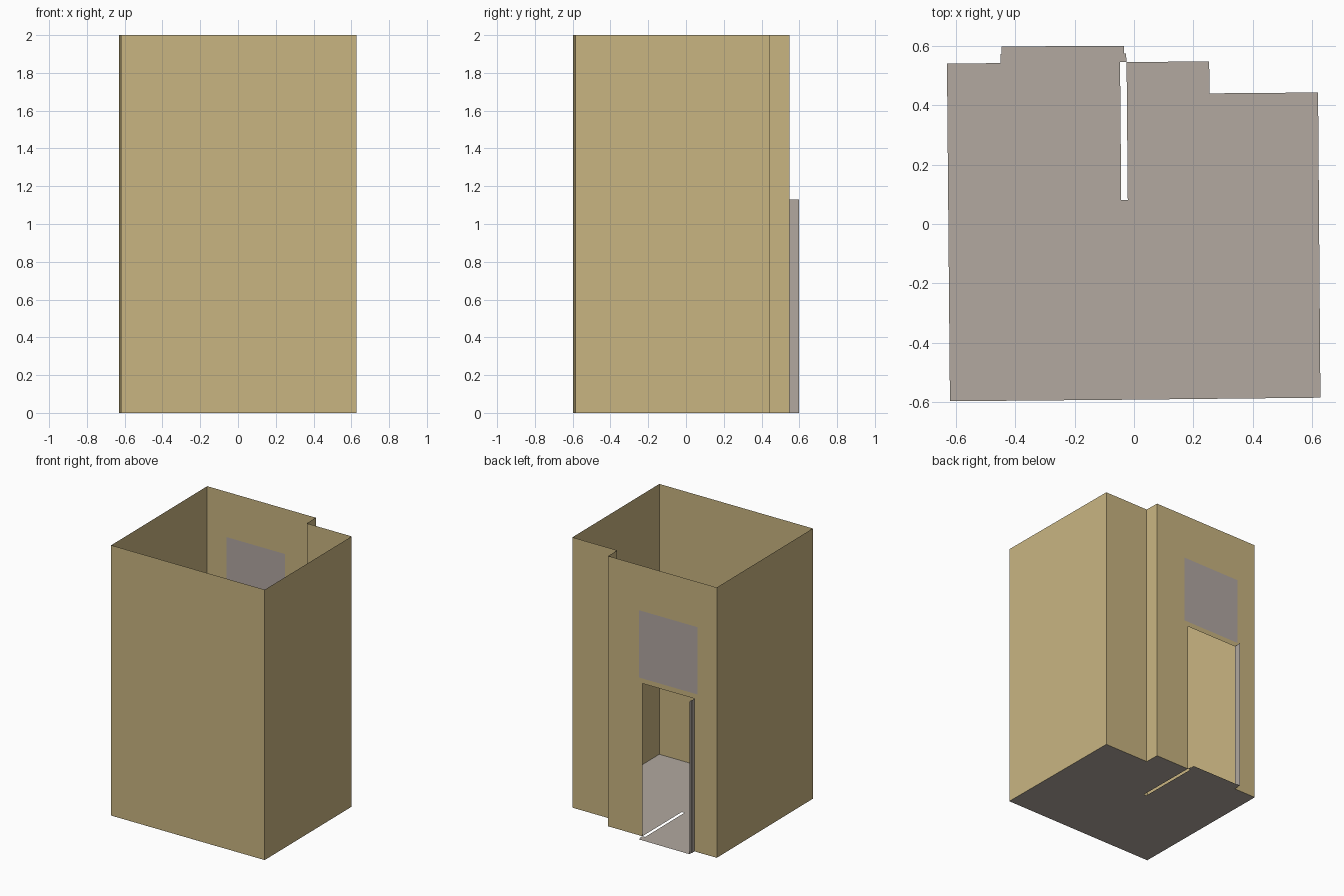
import bpy, bmesh

if "Cube" in bpy.data.objects:
    bpy.data.objects.remove(bpy.data.objects["Cube"])


def material(name, rgb):
    m = bpy.data.materials.new(name)
    m.diffuse_color = (*rgb, 1.0)
    m.use_nodes = True
    m.node_tree.nodes["Principled BSDF"].inputs["Base Color"].default_value = m.diffuse_color
    return m


WALL = material("tan wall", (0.585, 0.463, 0.221))
FLOOR = material("warm grey floor", (0.445, 0.397, 0.352))
PANEL = material("mauve grey panel", (0.445, 0.385, 0.362))
HEIGHT, DOOR_TOP = 2.0, 1.13


def build(name, faces, mats, rule=None):
    """Make an object from a list of polygons; rule picks a material index by face centre."""
    bm = bmesh.new()
    for pts in faces:
        bm.faces.new([bm.verts.new(p) for p in pts])
    bmesh.ops.remove_doubles(bm, verts=bm.verts, dist=1e-5)
    if rule:
        for f in bm.faces:
            f.material_index = rule(f.calc_center_median())
    me = bpy.data.meshes.new(name)
    bm.to_mesh(me)
    bm.free()
    for m in mats:
        me.materials.append(m)
    ob = bpy.data.objects.new(name, me)
    bpy.context.collection.objects.link(ob)
    return ob


def upright(a, b, z0, z1):
    """Vertical quad between two plan points."""
    return [(*b, z0), (*a, z0), (*a, z1), (*b, z1)]


# plain walls: thin sheets round the room, leaving out the doorway wall
plan = [(-0.63, 0.54), (-0.62, -0.597), (0.628, -0.585),
        (0.62, 0.443), (0.255, 0.44), (0.253, 0.548)]
build("plain_walls", [upright(a, b, 0, HEIGHT) for a, b in zip(plan, plan[1:])], [WALL])

# doorway wall: grid of cells with the door cut out and the panel coloured
xs = [0.253, 0.004, -0.025, -0.45, -0.472, -0.63]
zs = [0, DOOR_TOP, 1.167, 1.665, HEIGHT]


def back_y(x):
    return 0.54 + 0.008 * (x + 0.63) / 0.883


cells = []
for xa, xb in zip(xs, xs[1:]):
    for za, zb in zip(zs, zs[1:]):
        if (xa, za) != (-0.025, 0):
            cells.append(upright((xa, back_y(xa)), (xb, back_y(xb)), za, zb))
build("doorway_wall", cells, [WALL, PANEL],
      lambda c: int(-0.472 < c.x < 0.004 and 1.167 < c.z < 1.665))

# floor: two halves that meet in front of the narrow door slot
left = [(-0.63, 0.54), (-0.62, -0.597), (-0.043, -0.592), (-0.043, 0.08),
        (-0.047, 0.545), (-0.025, 0.545), (-0.027, 0.575), (-0.033, 0.575),
        (-0.033, 0.6), (-0.447, 0.598), (-0.447, 0.573), (-0.45, 0.573), (-0.45, 0.542)]
right = [(-0.043, -0.592), (0.628, -0.585), (0.62, 0.443), (0.255, 0.44),
         (0.253, 0.548), (-0.025, 0.545), (-0.021, 0.08), (-0.043, 0.08)]
build("floor", [[(x, y, 0) for x, y in half] for half in (left, right)], [FLOOR])

# door jamb: stepped strip on one side of the doorway
jamb = [(-0.45, 0.542), (-0.45, 0.573), (-0.447, 0.573), (-0.447, 0.598)]
build("door_jamb", [upright(a, b, 0, DOOR_TOP) for a, b in zip(jamb, jamb[1:])], [FLOOR])
